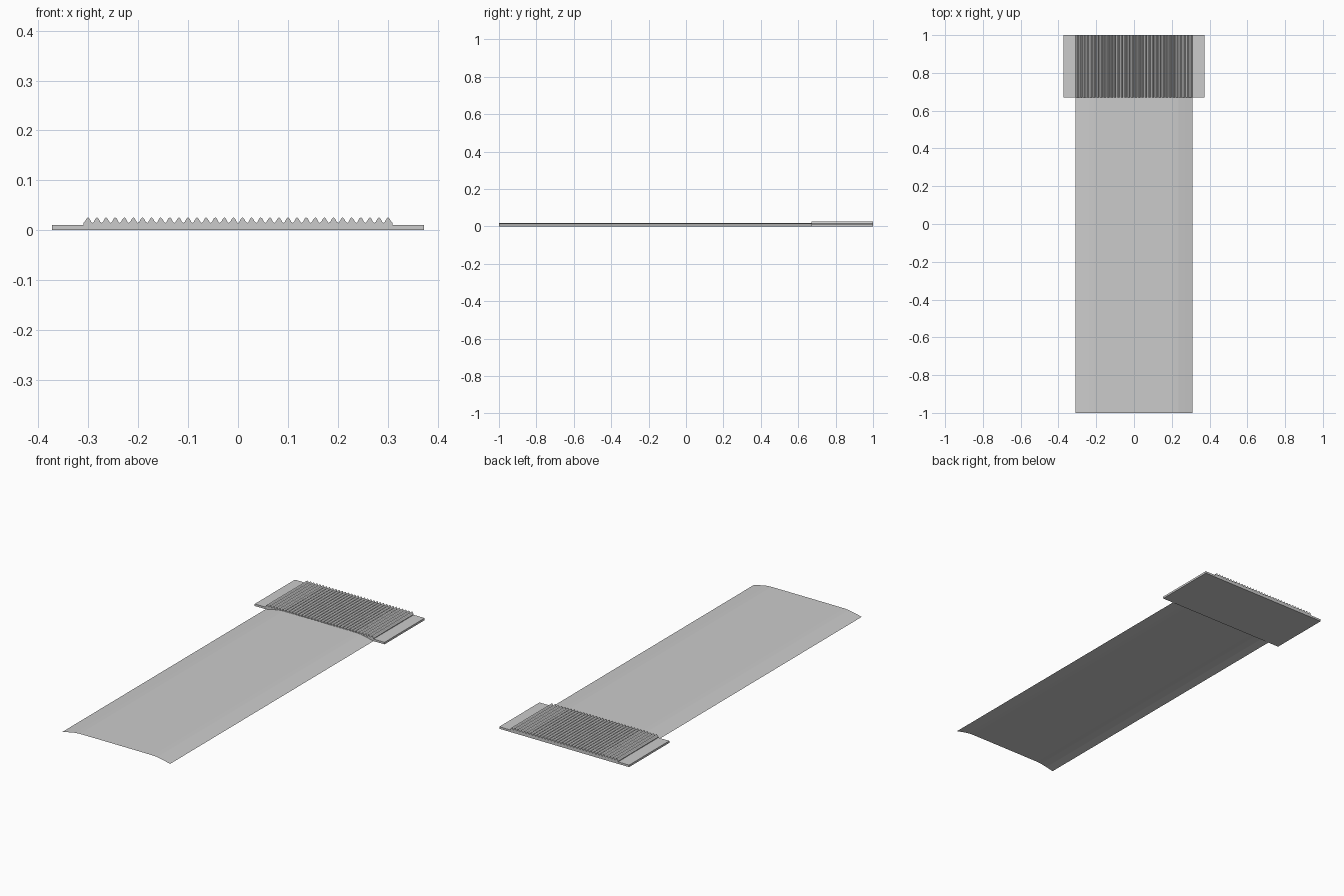
import bpy, math

if "Cube" in bpy.data.objects:
    bpy.data.objects.remove(bpy.data.objects["Cube"])


def extrude_profile(name, pts, y0, y1, closed=False):
    """Sweep an x-z profile along y; closed profiles get end caps."""
    n = len(pts)
    verts = [(x, y, z) for y in (y0, y1) for x, z in pts]
    faces = []
    for i in range(n if closed else n - 1):
        j = (i + 1) % n
        faces.append((i, j, n + j, n + i))
    if closed:
        faces.append(tuple(reversed(range(n))))
        faces.append(tuple(range(n, 2 * n)))
    mesh = bpy.data.meshes.new(name)
    mesh.from_pydata(verts, [], faces)
    mesh.update()
    ob = bpy.data.objects.new(name, mesh)
    bpy.context.collection.objects.link(ob)
    return ob


PAD_Y = 0.67

# Long gently crowned sheet with sloping borders
half = [(0.31, 0.0), (0.27, 0.009), (0.235, 0.0155), (0.21, 0.0172), (0.1, 0.0175)]
profile = [(-x, z) for x, z in half] + [(x, z) for x, z in reversed(half)]
extrude_profile("long_sheet", profile, -1.0, 1.0)

# Wider flat base plate at the back end
plate = [(-0.373, 0.0), (0.373, 0.0), (0.373, 0.0105), (-0.373, 0.0105)]
extrude_profile("base_plate", plate, PAD_Y, 1.0, closed=True)

# Row of lengthwise ribs on the plate
RIBS, STEPS = 34, 6
count = RIBS * STEPS
ribs = []
for i in range(count + 1):
    x = -0.31 + 0.62 * i / count
    wave = 0.5 - 0.5 * math.cos(2 * math.pi * i / STEPS)
    ribs.append((x, 0.0145 + 0.0115 * wave))
ribs = [(-0.31, 0.0105)] + ribs + [(0.31, 0.0105)]
extrude_profile("ribbed_cover", ribs, PAD_Y, 1.0, closed=True)
